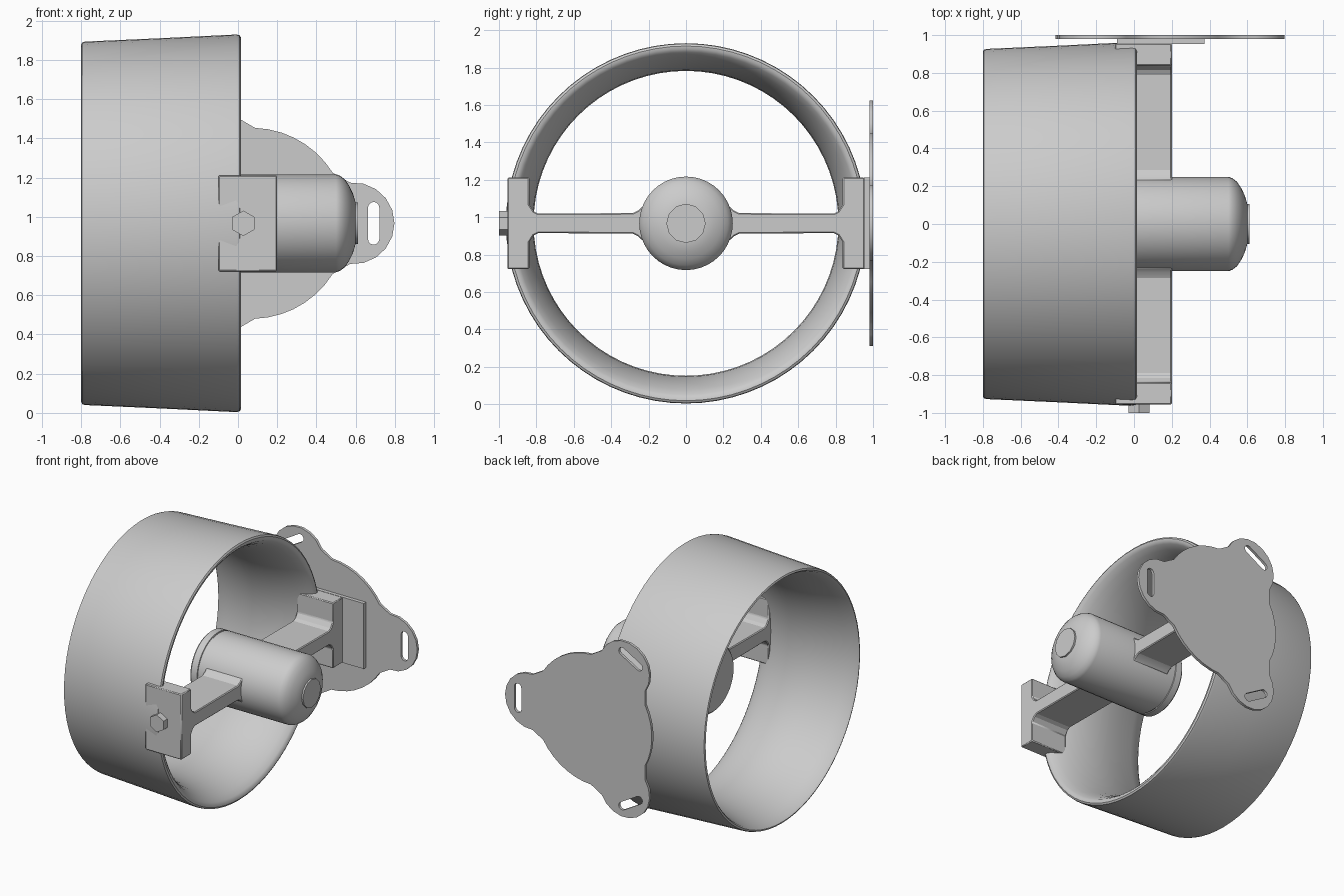
import bpy, bmesh
from math import sin, cos, pi, radians
from mathutils import Vector

if "Cube" in bpy.data.objects:
    bpy.data.objects.remove(bpy.data.objects["Cube"])

ZC = 0.967  # height of the duct axis


def finish(name, bm, angle=35):
    bmesh.ops.remove_doubles(bm, verts=bm.verts, dist=1e-5)
    bmesh.ops.recalc_face_normals(bm, faces=bm.faces)
    me = bpy.data.meshes.new(name)
    bm.to_mesh(me)
    bm.free()
    ob = bpy.data.objects.new(name, me)
    bpy.context.collection.objects.link(ob)
    bpy.ops.object.select_all(action='DESELECT')
    ob.select_set(True)
    bpy.context.view_layer.objects.active = ob
    bpy.ops.object.shade_smooth_by_angle(angle=radians(angle))
    return ob


def lathe(name, profile, segs, closed=False):
    """Spin (x, radius) points round the duct axis."""
    bm = bmesh.new()
    rings = []
    for i in range(segs):
        a = 2 * pi * i / segs
        rings.append([bm.verts.new((x, r * cos(a), ZC + r * sin(a))) for x, r in profile])
    n = len(profile)
    for i in range(segs):
        p, q = rings[i], rings[(i + 1) % segs]
        for j in range(n if closed else n - 1):
            k = (j + 1) % n
            bm.faces.new((p[j], p[k], q[k], q[j]))
    return finish(name, bm)


def prism(name, pts, direction, bevel=0):
    """Extrude a flat outline of 3D points along a vector."""
    bm = bmesh.new()
    f = bm.faces.new([bm.verts.new(p) for p in pts])
    new = bmesh.ops.extrude_face_region(bm, geom=[f], use_keep_orig=True)['geom']
    bmesh.ops.translate(bm, vec=Vector(direction),
                        verts=[v for v in new if isinstance(v, bmesh.types.BMVert)])
    ob = finish(name, bm, 25)
    if bevel:
        m = ob.modifiers.new('bevel', 'BEVEL')
        m.width, m.segments = bevel, 1
    return ob


# Nozzle ring with a rounded lip and a narrowed throat
lathe('duct_ring', [
    (-0.80, 0.91), (-0.795, 0.922), (-0.78, 0.927), (-0.4, 0.944), (-0.01, 0.963),
    (0.008, 0.960), (0.015, 0.948), (0.013, 0.932), (0.0, 0.915), (-0.04, 0.888),
    (-0.10, 0.860), (-0.18, 0.836), (-0.27, 0.820), (-0.36, 0.815), (-0.46, 0.820),
    (-0.58, 0.841), (-0.70, 0.872), (-0.785, 0.898)], 72, closed=True)

# Central motor pod with a shallow rear seam
lathe('motor_pod', [
    (-0.23, 0), (-0.23, 0.235), (-0.215, 0.25), (-0.165, 0.25), (-0.163, 0.244),
    (-0.155, 0.244), (-0.153, 0.25), (0.50, 0.25), (0.52, 0.243), (0.545, 0.224),
    (0.568, 0.19), (0.587, 0.15), (0.60, 0.105), (0.60, 0)], 40)
lathe('pod_end_cap', [(0.59, 0), (0.59, 0.105), (0.612, 0.105), (0.612, 0)], 12)

# Cross strut with flared roots and end blocks, one profile on each side
half = [(0.10, 0.09), (0.235, 0.09), (0.255, 0.07), (0.285, 0.055), (0.79, 0.052),
        (0.815, 0.065), (0.838, 0.10), (0.838, 0.245), (0.955, 0.245)]
for side, label in ((-1, 'front'), (1, 'back')):
    outline = half + [(y, -z) for y, z in reversed(half)]
    prism(label + '_strut', [(-0.10, side * y, ZC + z) for y, z in outline],
          (0.30, 0, 0), 0.006)

# Hexagonal bolt on the front block
prism('hex_bolt', [(0.027 + 0.065 * sin(i * pi / 3), -0.94, ZC + 0.065 * cos(i * pi / 3))
                   for i in range(6)], (0, -0.06, 0))

# Spacer pad between back block and flange
prism('spacer_pad', [(x, 0.953, ZC + z) for x, z in
                     ((-0.09, -0.245), (0.373, -0.245), (0.373, 0.245), (-0.09, 0.245))],
      (0, 0.029, 0))

# Three-lobed flange plate with tangential slots
D, R, DISC = 0.52, 0.208, 0.487
outer, slots = [], []
for k in range(3):
    t = k * 2 * pi / 3

    def turn(p):
        return (p[0] * cos(t) - p[1] * sin(t), p[0] * sin(t) + p[1] * cos(t))
    lobe = [(D + R * cos(radians(a)), R * sin(radians(a))) for a in range(-95, 96, 19)]
    rim = [(DISC * cos(radians(a)), DISC * sin(radians(a))) for a in range(32, 89, 8)]
    outer += [turn(p) for p in lobe + rim]
    slot = []
    for s in (1, -1):
        slot += [(0.622 + s * 0.029 * cos(radians(a)), s * (0.08 + 0.029 * sin(radians(a))))
                 for a in range(0, 181, 30)]
    slots.append([turn(p) for p in slot])
cu = bpy.data.curves.new('flange_plate', 'CURVE')
cu.dimensions, cu.fill_mode, cu.extrude = '2D', 'BOTH', 0.01
for loop in [outer] + slots:
    sp = cu.splines.new('POLY')
    sp.points.add(len(loop) - 1)
    for pt, (x, y) in zip(sp.points, loop):
        pt.co = (x, y, 0, 1)
    sp.use_cyclic_u = True
plate = bpy.data.objects.new('flange_plate', cu)
plate.location = (0.07, 0.99, ZC)
plate.rotation_euler = (pi / 2, 0, 0)
bpy.context.collection.objects.link(plate)
bpy.ops.object.select_all(action='DESELECT')
plate.select_set(True)
bpy.context.view_layer.objects.active = plate
bpy.ops.object.convert(target='MESH')
